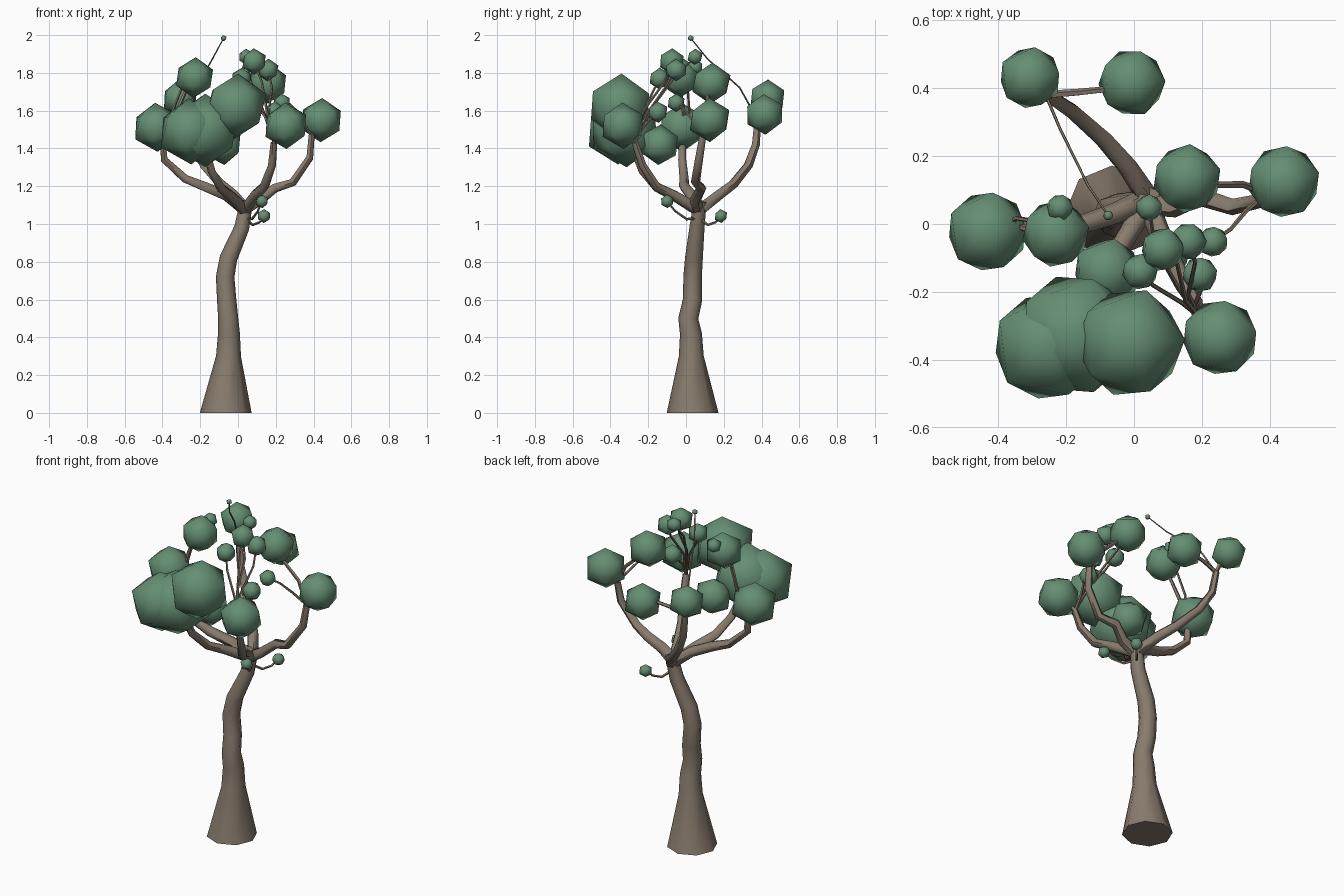
import bpy, bmesh, math, random
from mathutils import Vector

if "Cube" in bpy.data.objects:
    bpy.data.objects.remove(bpy.data.objects["Cube"])

random.seed(4)


def material(name, rgb):
    m = bpy.data.materials.new(name)
    m.diffuse_color = (*rgb, 1)
    m.use_nodes = True
    m.node_tree.nodes["Principled BSDF"].inputs["Base Color"].default_value = m.diffuse_color
    return m


BARK = material("bark", (0.25, 0.20, 0.155))
LEAF = material("leaves", (0.13, 0.27, 0.17))


def finish(bm, name, mat):
    bmesh.ops.recalc_face_normals(bm, faces=bm.faces)
    me = bpy.data.meshes.new(name)
    bm.to_mesh(me)
    bm.free()
    me.materials.append(mat)
    ob = bpy.data.objects.new(name, me)
    bpy.context.collection.objects.link(ob)
    bpy.ops.object.select_all(action='DESELECT')
    ob.select_set(True)
    bpy.context.view_layer.objects.active = ob
    bpy.ops.object.shade_smooth_by_angle(angle=math.radians(60))
    return ob


def tube(name, pts, radii, sides):
    """Tapered tube of rings along a path, closed at both ends."""
    pts = [Vector(p) for p in pts]
    bm = bmesh.new()
    rings = []
    u = None
    for i, p in enumerate(pts):
        d = (pts[min(i + 1, len(pts) - 1)] - pts[max(i - 1, 0)]).normalized()
        if name == "trunk" and i == 0:
            d = Vector((0, 0, 1))
        if u is None:
            u = Vector((1, 0, 0)) if abs(d.x) < 0.8 else Vector((0, 1, 0))
        u = (u - d * u.dot(d)).normalized()
        v = d.cross(u)
        rings.append([bm.verts.new(p + radii[i] * (u * math.cos(a) + v * math.sin(a)))
                      for a in (2 * math.pi * k / sides for k in range(sides))])
    for a, b in zip(rings, rings[1:]):
        for k in range(sides):
            n = (k + 1) % sides
            bm.faces.new((a[k], a[n], b[n], b[k]))
    bm.faces.new(rings[0])
    bm.faces.new(rings[-1])
    return finish(bm, name, BARK)


# trunk
tube("trunk",
     [(-.065, .035, 0), (-.05, .028, .30), (-.048, .026, .42), (-.052, .012, .50),
      (-.06, .035, .60), (-.068, .035, .72), (-.05, .042, .82), (.02, .058, .98), (.045, .075, 1.12)],
     [.137, .066, .058, .053, .051, .049, .047, .040, .034], 8)

# main branches
branches = {
    "left": [(.03, .07, 1.08), (-.06, .03, 1.15), (-.18, -.01, 1.20), (-.28, -.01, 1.24),
             (-.39, -.02, 1.34), (-.40, -.02, 1.45)],
    "right": [(.04, .06, 1.08), (.12, .05, 1.13), (.195, .08, 1.19), (.29, .05, 1.22),
              (.38, .07, 1.35), (.39, .09, 1.47)],
    "front_right": [(.04, .06, 1.08), (.09, -.06, 1.15), (.14, -.16, 1.20), (.18, -.23, 1.31),
                    (.19, -.27, 1.43)],
    "back": [(.04, .08, 1.08), (-.02, .17, 1.15), (-.09, .25, 1.21), (-.18, .33, 1.31),
             (-.24, .37, 1.42), (-.26, .38, 1.55)],
    "front_left": [(.03, .05, 1.08), (-.03, -.05, 1.14), (-.09, -.15, 1.19), (-.14, -.23, 1.28),
                   (-.17, -.28, 1.40)],
}
for n, p in branches.items():
    tube("branch_" + n, p, [.034 - .016 * i / (len(p) - 1) for i in range(len(p))], 6)
tips = {n: Vector(p[-1]) for n, p in branches.items()}
tips["trunk"] = Vector((.04, .07, 1.03))

# leaf clumps: parent branch, x, y, z, radius
clumps = [
    ("back", -.306, .431, 1.665, .100), ("back", -.006, .416, 1.58, .108),
    ("right", .156, .134, 1.745, .110), ("right", .441, .125, 1.55, .117),
    ("left", -.432, -.022, 1.512, .130), ("left", -.23, -.028, 1.775, .108),
    ("left", -.218, .048, 1.83, .043), ("front_right", .253, -.334, 1.52, .123),
    ("right", .232, -.052, 1.642, .049), ("front_right", .159, -.052, 1.815, .060),
    ("front_right", .085, -.075, 1.86, .070), ("front_right", .194, -.149, 1.592, .057),
    ("front_right", .018, -.14, 1.77, .058), ("front_right", .044, .048, 1.885, .043),
    ("back", -.076, .025, 1.984, .016), ("front_left", -.08, -.14, 1.42, .108),
    ("front_left", -.012, -.349, 1.622, .175), ("front_left", -.255, -.36, 1.49, .175),
    ("front_left", -.174, -.325, 1.495, .195), ("trunk", .127, -.10, 1.12, .036),
    ("trunk", .137, .185, 1.042, .037),
]
for i, (parent, x, y, z, r) in enumerate(clumps):
    c = Vector((x, y, z))
    bm = bmesh.new()
    bmesh.ops.create_icosphere(bm, subdivisions=1, radius=r)
    ob = finish(bm, f"leaf_clump_{i + 1}", LEAF)
    ob.location = c
    ob.rotation_euler = (random.uniform(-.08, .08), random.uniform(-.08, .08), random.uniform(0, .3))

    # twig from the branch tip into the clump
    a = tips[parent]
    d = c - a
    w = .05 * d.length
    if parent == "trunk":
        mids = [a + d * .4 + Vector((0, 0, -.04)), a + d * .75 + Vector((0, 0, -.03))]
    else:
        mids = [a + d * t + Vector((random.uniform(-w, w), random.uniform(-w, w), .02))
                for t in (.35, .7)]
    k = .005 if r < .03 else .008 if r < .08 else .012
    tube(f"twig_{i + 1}", [a, *mids, c], [k, k * .9, k * .8, k * .6], 5)
